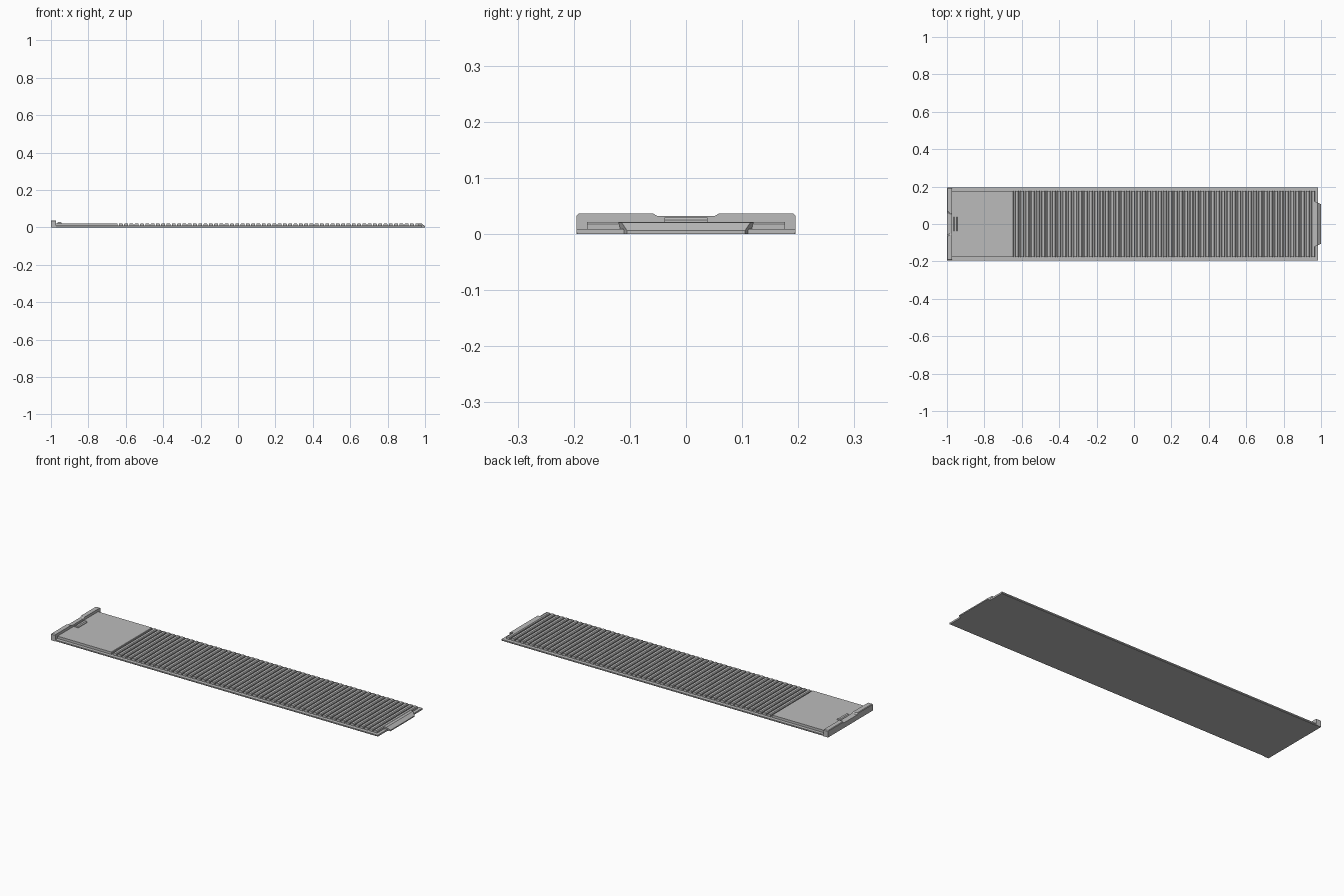
import bpy
import bmesh

if "Cube" in bpy.data.objects:
    bpy.data.objects.remove(bpy.data.objects["Cube"])

grey = bpy.data.materials.new("plain grey")
grey.use_nodes = True
grey.diffuse_color = (0.5, 0.5, 0.5, 1)
grey.node_tree.nodes["Principled BSDF"].inputs["Base Color"].default_value = (0.5, 0.5, 0.5, 1)


def finish(name, bm):
    bmesh.ops.recalc_face_normals(bm, faces=bm.faces)
    mesh = bpy.data.meshes.new(name)
    bm.to_mesh(mesh)
    bm.free()
    mesh.materials.append(grey)
    ob = bpy.data.objects.new(name, mesh)
    bpy.context.collection.objects.link(ob)
    return ob


def loft(bm, sections):
    """Skin a row of equal-length point loops and cap both ends."""
    rings = [[bm.verts.new(p) for p in s] for s in sections]
    n = len(rings[0])
    for a, b in zip(rings, rings[1:]):
        for i in range(n):
            j = (i + 1) % n
            bm.faces.new((a[i], a[j], b[j], b[i]))
    bm.faces.new(rings[0])
    bm.faces.new(rings[-1])


def extrude_y(bm, profile, half):
    loft(bm, [[(x, y, z) for x, z in profile] for y in (-half, half)])


def ridge(x0, x1, z0, z1, c):
    """Block profile in x and z with chamfered top edges."""
    return [(x0, z0), (x1, z0), (x1, z1 - c), (x1 - c, z1), (x0 + c, z1), (x0, z1 - c)]


HALF, INNER = 0.195, 0.176
FLOOR, TOP, LIP = 0.009, 0.022, 0.037

# Thin base whose sides form the sliding rails
bm = bmesh.new()
rail = [(-HALF + 0.003, 0), (HALF - 0.003, 0), (HALF, 0.003), (HALF, FLOOR),
        (-HALF, FLOOR), (-HALF, 0.003)]
loft(bm, [[(x, y, z) for y, z in rail] for x in (-0.995, 0.985)])
finish("base_with_rails", bm)

# Smooth panel at the lip end
bm = bmesh.new()
extrude_y(bm, ridge(-0.98, -0.645, 0.004, TOP, 0.002), INNER)
finish("smooth_panel", bm)

# Row of grip ribs
bm = bmesh.new()
COUNT, START, PITCH = 57, -0.637, 0.0283
for i in range(COUNT):
    x = START + i * PITCH
    extrude_y(bm, ridge(x, x + 0.021, 0.004, TOP, 0.004), INNER)
finish("grip_ribs", bm)

# Wedge tongue at the far end
bm = bmesh.new()
loft(bm, [[(0.96, -w, z0), (0.96, w, z0), (x, e, z0), (x, -e, z0)]
          for z0, x, w, e in ((0, 1.0, 0.12, 0.105),
                              (0.006, 1.0, 0.12, 0.105),
                              (0.021, 0.982, 0.123, 0.115))])
finish("end_tongue", bm)

# Raised end lip with rounded upper corners
bm = bmesh.new()
c = 0.004
outline = [(-HALF, 0), (HALF, 0), (HALF, LIP - c), (HALF - c, LIP),
           (-HALF + c, LIP), (-HALF, LIP - c)]
loft(bm, [[(x, y, min(z, top)) for y, z in outline]
          for x, top in ((-1.0, LIP - 0.003), (-0.997, LIP), (-0.973, LIP))])
lip = finish("end_lip", bm)

# Flared thumb notch cut into the lip
bm = bmesh.new()
loft(bm, [[(x, -w, z), (x, w, z), (x, w + 0.02, 0.045), (x, -w - 0.02, 0.045)]
          for x, w, z in ((-1.01, 0.062, 0.026), (-0.985, 0.052, 0.032),
                          (-0.96, 0.05, 0.032))])
cutter = finish("notch_cutter", bm)
cutter.hide_render = True
cutter.hide_viewport = True
cut = lip.modifiers.new("notch", "BOOLEAN")
cut.object = cutter
cut.operation = "DIFFERENCE"
cut.solver = "EXACT"

# Small finger catch beside the lip
bm = bmesh.new()
extrude_y(bm, ridge(-0.966, -0.944, 0.015, 0.03, 0.005), 0.038)
finish("finger_catch", bm)
